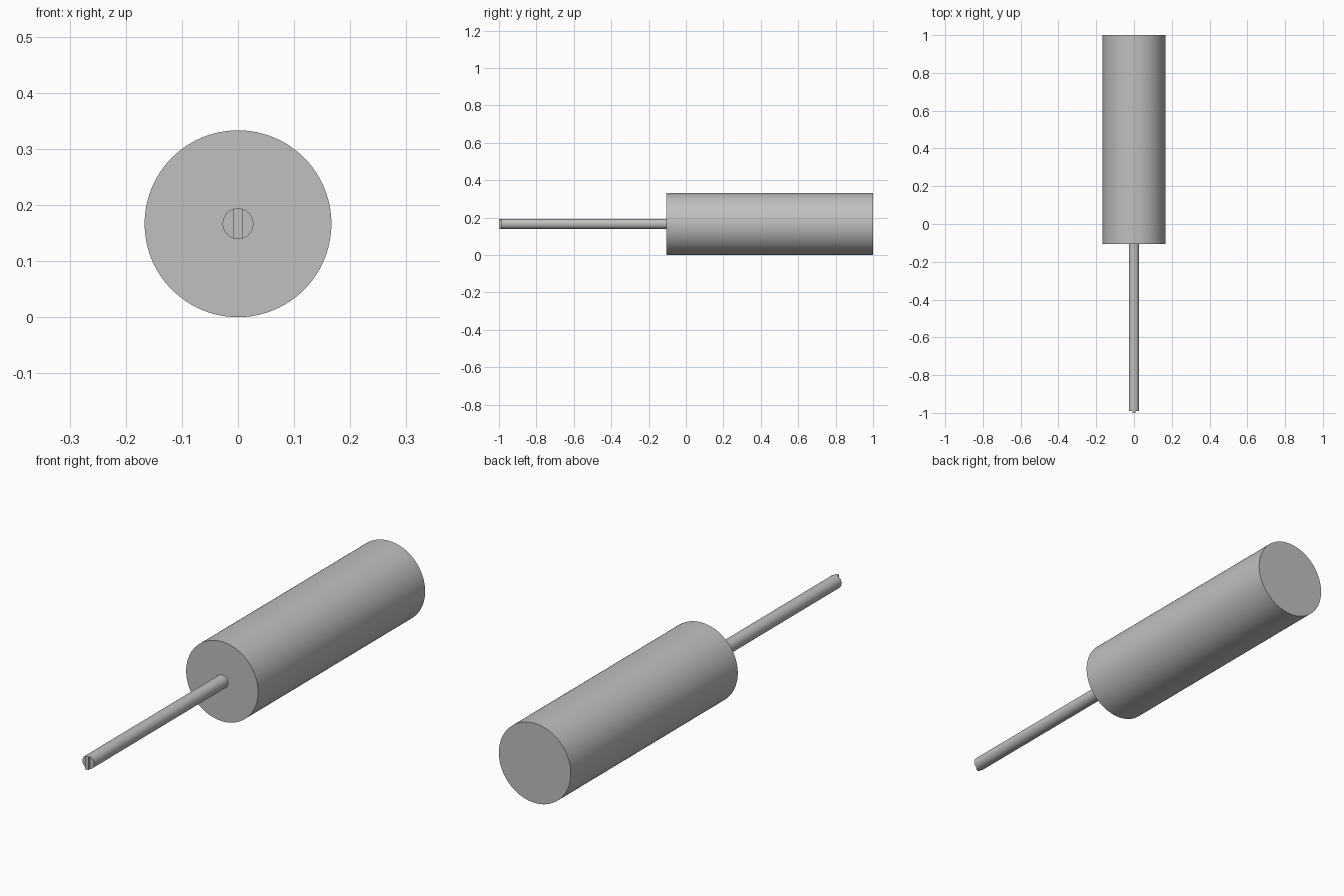
import bpy
import bmesh
import math
from mathutils import Matrix

cube = bpy.data.objects.get("Cube")
if cube:
    bpy.data.objects.remove(cube, do_unlink=True)

AXIS_Z = 0.1665      # height of the shared long axis
ROD_R = 0.0275
TIP_HALF = 0.008     # half thickness of the flat blade
SHOULDER_Y = -0.99   # where the rod stops and the blade starts

grey = bpy.data.materials.new("silver grey")
grey.use_nodes = True
colour = (0.527, 0.527, 0.527, 1)
grey.diffuse_color = colour
grey.node_tree.nodes["Principled BSDF"].inputs["Base Color"].default_value = colour


def cylinder(name, radius, y0, y1, sides, half_width=None):
    """Capped cylinder along y, optionally trimmed to a slab in x."""
    bm = bmesh.new()
    place = Matrix.Translation((0, (y0 + y1) / 2, AXIS_Z)) @ Matrix.Rotation(math.pi / 2, 4, "X")
    bmesh.ops.create_cone(bm, cap_ends=True, segments=sides, radius1=radius,
                          radius2=radius, depth=y1 - y0, matrix=place)
    if half_width:
        for side in (-1, 1):
            cut = bmesh.ops.bisect_plane(bm, geom=bm.verts[:] + bm.edges[:] + bm.faces[:],
                                         plane_co=(side * half_width, 0, 0),
                                         plane_no=(side, 0, 0), clear_outer=True)
            rim = [e for e in cut["geom_cut"] if isinstance(e, bmesh.types.BMEdge)]
            bmesh.ops.edgeloop_fill(bm, edges=rim)
        bmesh.ops.recalc_face_normals(bm, faces=bm.faces[:])
    mesh = bpy.data.meshes.new(name)
    bm.to_mesh(mesh)
    bm.free()
    mesh.materials.append(grey)
    obj = bpy.data.objects.new(name, mesh)
    bpy.context.collection.objects.link(obj)
    bpy.ops.object.select_all(action="DESELECT")
    obj.select_set(True)
    bpy.context.view_layer.objects.active = obj
    bpy.ops.object.shade_smooth_by_angle(angle=math.radians(30))
    return obj


# Thick grip, thin rod and the short flat blade on its end
cylinder("handle", AXIS_Z, -0.105, 1, 96)
cylinder("rod", ROD_R, SHOULDER_Y, -0.105, 48)
cylinder("blade_tip", ROD_R, -1, SHOULDER_Y, 48, TIP_HALF)
